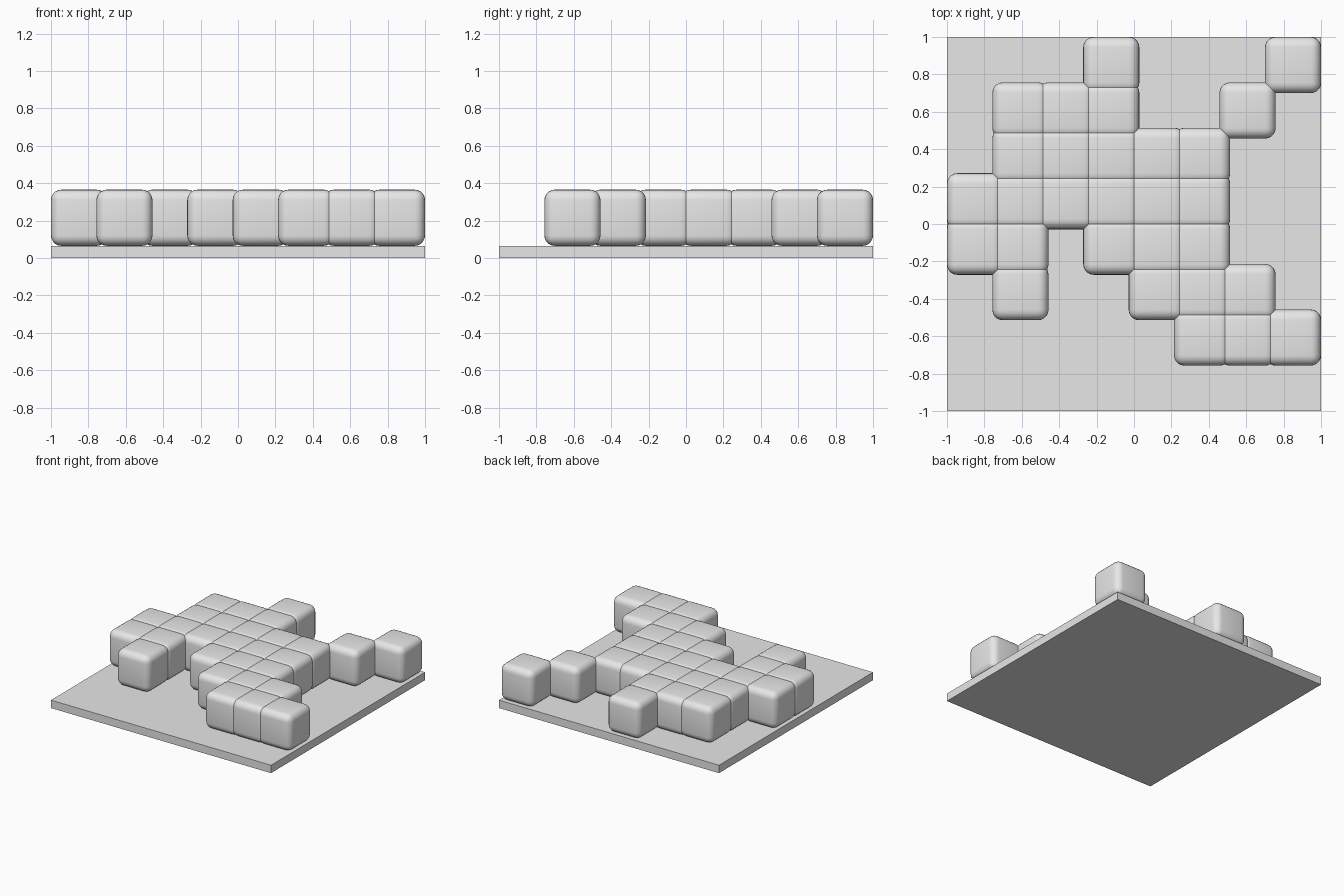
import bpy

default = bpy.data.objects.get("Cube")
if default:
    bpy.data.objects.remove(default, do_unlink=True)

PLATE = 0.065    # plate thickness
SIZE = 0.3       # block edge length
STEP = 1.7 / 7   # block spacing; neighbours overlap slightly

grey = bpy.data.materials.new("light grey")
grey.use_nodes = True
grey.diffuse_color = (0.8, 0.8, 0.8, 1)
grey.node_tree.nodes["Principled BSDF"].inputs["Base Color"].default_value = (0.8, 0.8, 0.8, 1)


def box(name, size, location):
    bpy.ops.mesh.primitive_cube_add(size=1, location=location)
    obj = bpy.context.object
    obj.name = name
    obj.scale = size
    bpy.ops.object.transform_apply(location=False, rotation=False, scale=True)
    obj.data.materials.append(grey)
    return obj


# Flat square base
box("base_plate", (2, 2, PLATE), (0, 0, PLATE / 2))

# Block layout, back row first
LAYOUT = [
    "...#...#",
    ".###..#.",
    ".#####..",
    "######..",
    "##.###..",
    ".#..###.",
    ".....###",
]

# One rounded block, its mesh shared by all the others
first = None
for row, line in enumerate(LAYOUT):
    for col, mark in enumerate(line):
        if mark != "#":
            continue
        spot = (-0.85 + col * STEP, 0.85 - row * STEP, PLATE + SIZE / 2)
        if first is None:
            first = block = box("block", (SIZE,) * 3, spot)
            bevel = block.modifiers.new("rounded_edges", "BEVEL")
            bevel.width = 0.055
            bevel.segments = 5
            bpy.ops.object.modifier_apply(modifier=bevel.name)
            bpy.ops.object.shade_smooth_by_angle()
        else:
            block = first.copy()
            block.location = spot
            bpy.context.collection.objects.link(block)
        block.name = f"block_row{row + 1}_column{col + 1}"
